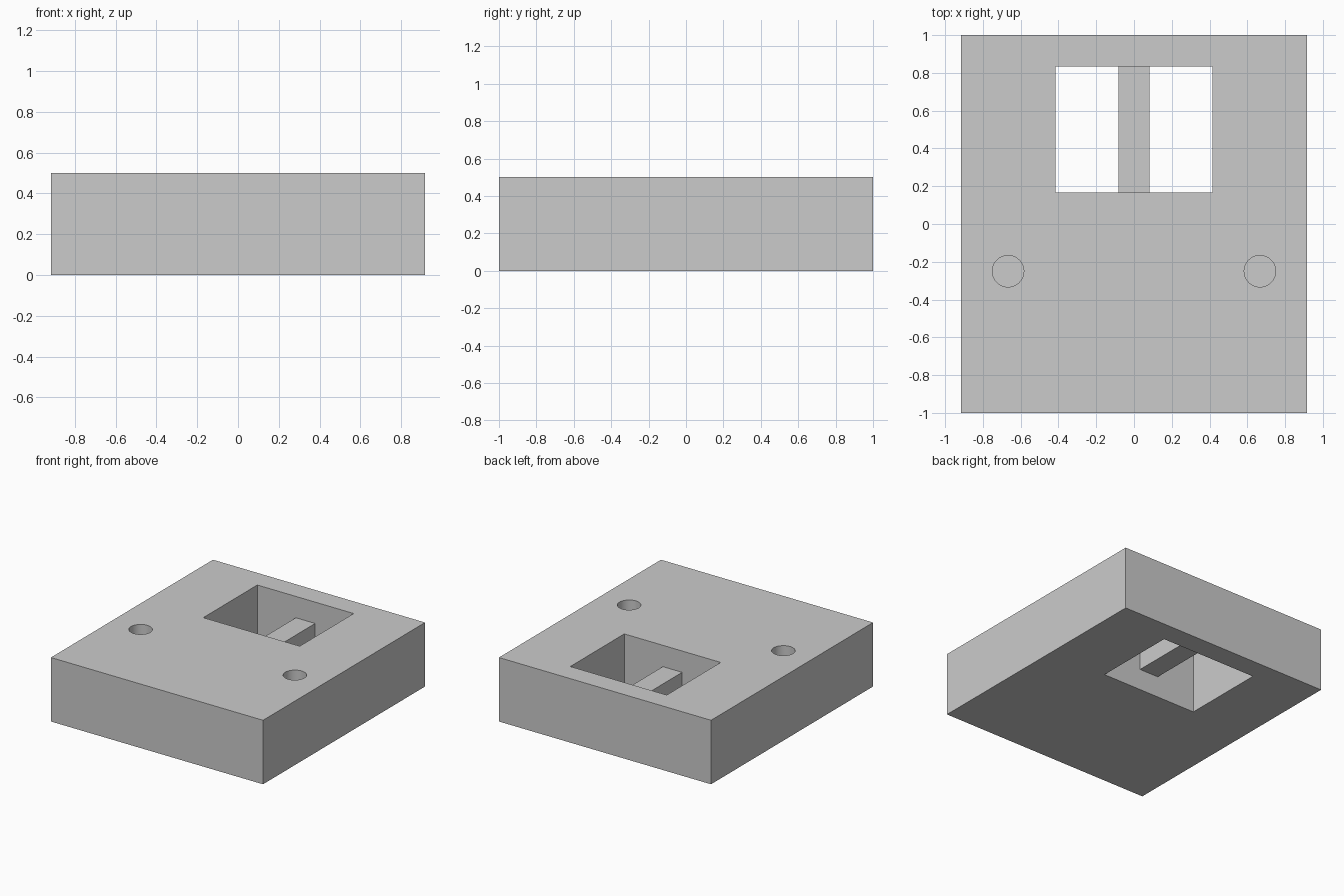
import bpy

if "Cube" in bpy.data.objects:
    bpy.data.objects.remove(bpy.data.objects["Cube"])

U = 1 / 12  # design module


def box(name, lo, hi):
    size = [b - a for a, b in zip(lo, hi)]
    bpy.ops.mesh.primitive_cube_add(size=1, location=[(a + b) / 2 for a, b in zip(lo, hi)])
    ob = bpy.context.object
    ob.name = name
    ob.scale = size
    bpy.ops.object.transform_apply(location=False, rotation=False, scale=True)
    return ob


def cut(target, cutter):
    cutter.hide_render = True
    m = target.modifiers.new(cutter.name, 'BOOLEAN')
    m.operation = 'DIFFERENCE'
    m.solver = 'EXACT'
    m.object = cutter
    bpy.context.view_layer.objects.active = target
    bpy.ops.object.modifier_apply(modifier=m.name)
    bpy.data.objects.remove(cutter)


# main block
block = box("block", (-11 * U, -1, 0), (11 * U, 1, 0.5))

# rectangular through-window, leaving a cross bar at mid height
X, Y0, Y1 = 5 * U, 2 * U, 10 * U
for s in (-1, 1):
    a, b = sorted((s * U, s * X))
    cut(block, box("side_opening", (a, Y0, -0.1), (b, Y1, 0.6)))
cut(block, box("opening_above_bar", (-U, Y0, 4 * U), (U, Y1, 0.6)))
cut(block, box("opening_below_bar", (-U, Y0, -0.1), (U, Y1, 2 * U)))

# two blind round holes in the top
depth = 0.25
for s in (-1, 1):
    bpy.ops.mesh.primitive_cylinder_add(vertices=48, radius=U, depth=2 * depth,
                                        location=(s * 8 * U, -0.25, 0.5))
    hole = bpy.context.object
    hole.name = "blind_hole"
    cut(block, hole)

bpy.ops.object.select_all(action='DESELECT')
block.select_set(True)
bpy.context.view_layer.objects.active = block
bpy.ops.object.shade_smooth_by_angle()
